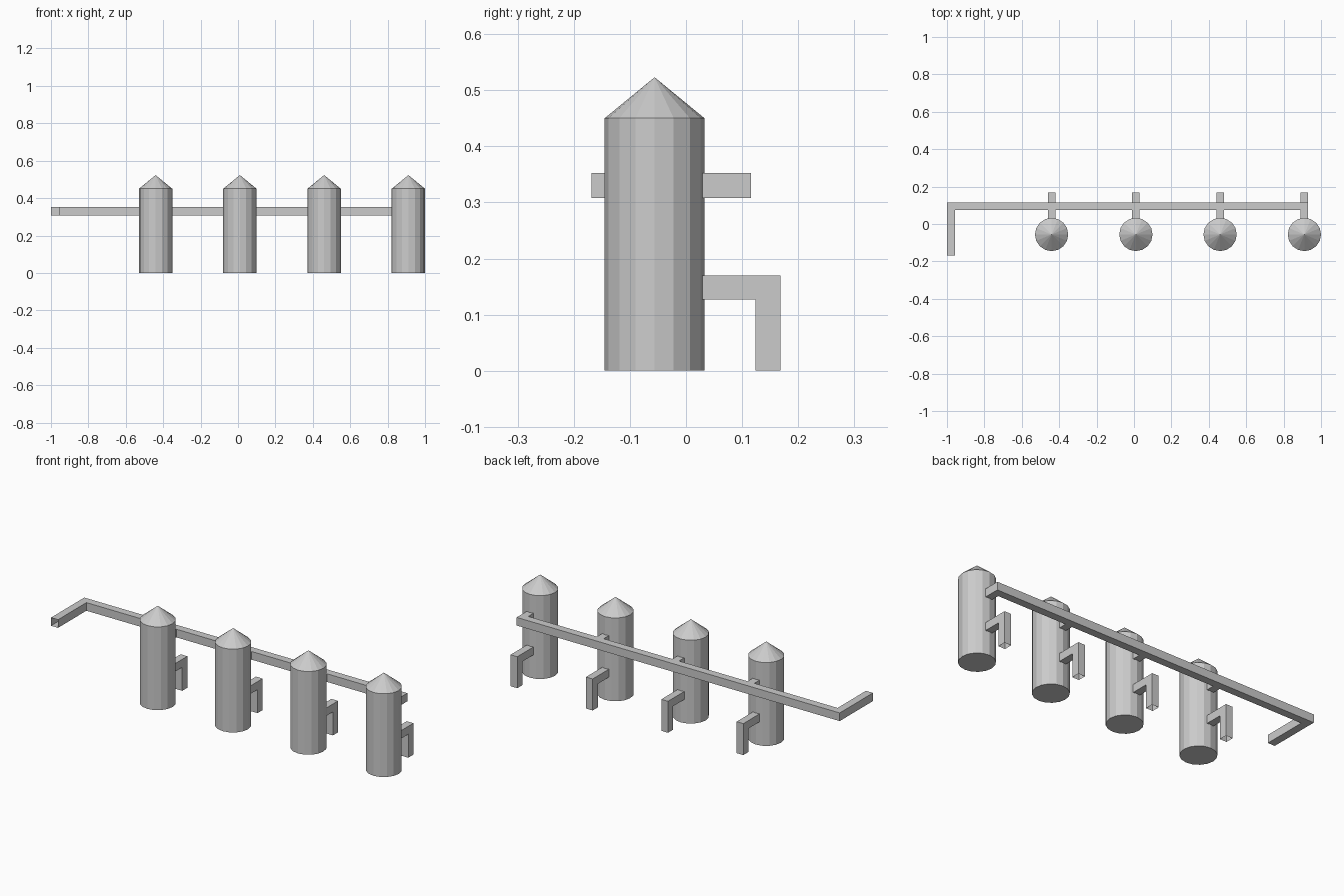
import bpy, bmesh
from mathutils import Vector

if "Cube" in bpy.data.objects:
    bpy.data.objects.remove(bpy.data.objects["Cube"])

R, TANK_Y = 0.089, -0.056          # tank radius and row position
W = 0.044                          # pipe width
TANK_X = [0.911 - 0.4505 * i for i in range(4)]


def finish(name, bm):
    me = bpy.data.meshes.new(name)
    bm.to_mesh(me)
    bm.free()
    ob = bpy.data.objects.new(name, me)
    bpy.context.collection.objects.link(ob)
    return ob


def duct(name, outline, depth, open_edges=()):
    """Extrude a flat outline by depth; listed outline edges stay open."""
    bm = bmesh.new()
    d = Vector(depth)
    a = [bm.verts.new(p) for p in outline]
    b = [bm.verts.new(Vector(p) + d) for p in outline]
    bm.faces.new(a)
    bm.faces.new(b[::-1])
    n = len(a)
    for i in range(n):
        if i not in open_edges:
            j = (i + 1) % n
            bm.faces.new((a[j], a[i], b[i], b[j]))
    bmesh.ops.recalc_face_normals(bm, faces=bm.faces)
    return finish(name, bm)


def tank(name, x):
    bm = bmesh.new()
    bmesh.ops.create_cone(bm, cap_ends=True, segments=16,
                          radius1=R, radius2=R, depth=0.45)
    bmesh.ops.translate(bm, verts=bm.verts, vec=(0, 0, 0.225))
    # Raise the poked top cap into a conical roof
    top = [f for f in bm.faces if f.normal.z > 0.9]
    peak = bmesh.ops.poke(bm, faces=top)["verts"][0]
    peak.co.z = 0.523
    bmesh.ops.recalc_face_normals(bm, faces=bm.faces)
    ob = finish(name, bm)
    ob.location = (x, TANK_Y, 0)


for i, x in enumerate(TANK_X, 1):
    tank(f"tank_{i}", x)
    x0 = x - 0.02
    # Lower outlet: out of the tank, then down to the ground (open foot)
    ys, yb, yl = 0.02, 0.168, 0.168 - W
    duct(f"outlet_pipe_{i}",
         [(x0, ys, 0.127), (x0, yl, 0.127), (x0, yl, 0), (x0, yb, 0),
          (x0, yb, 0.17), (x0, ys, 0.17)], (0.04, 0, 0), open_edges=(2, 5))
    # Upper branch joining the tank to the header
    duct(f"branch_pipe_{i}",
         [(x0, ys, 0.308), (x0, 0.075, 0.308), (x0, 0.075, 0.352), (x0, ys, 0.352)],
         (0.04, 0, 0), open_edges=(1, 3))

# Long header with an open-ended arm turning forward at the left
duct("header_pipe",
     [(-1, -0.168, 0.308), (-0.958, -0.168, 0.308), (-0.958, 0.074, 0.308),
      (0.931, 0.074, 0.308), (0.931, 0.116, 0.308), (-1, 0.116, 0.308)],
     (0, 0, W), open_edges=(0,))
